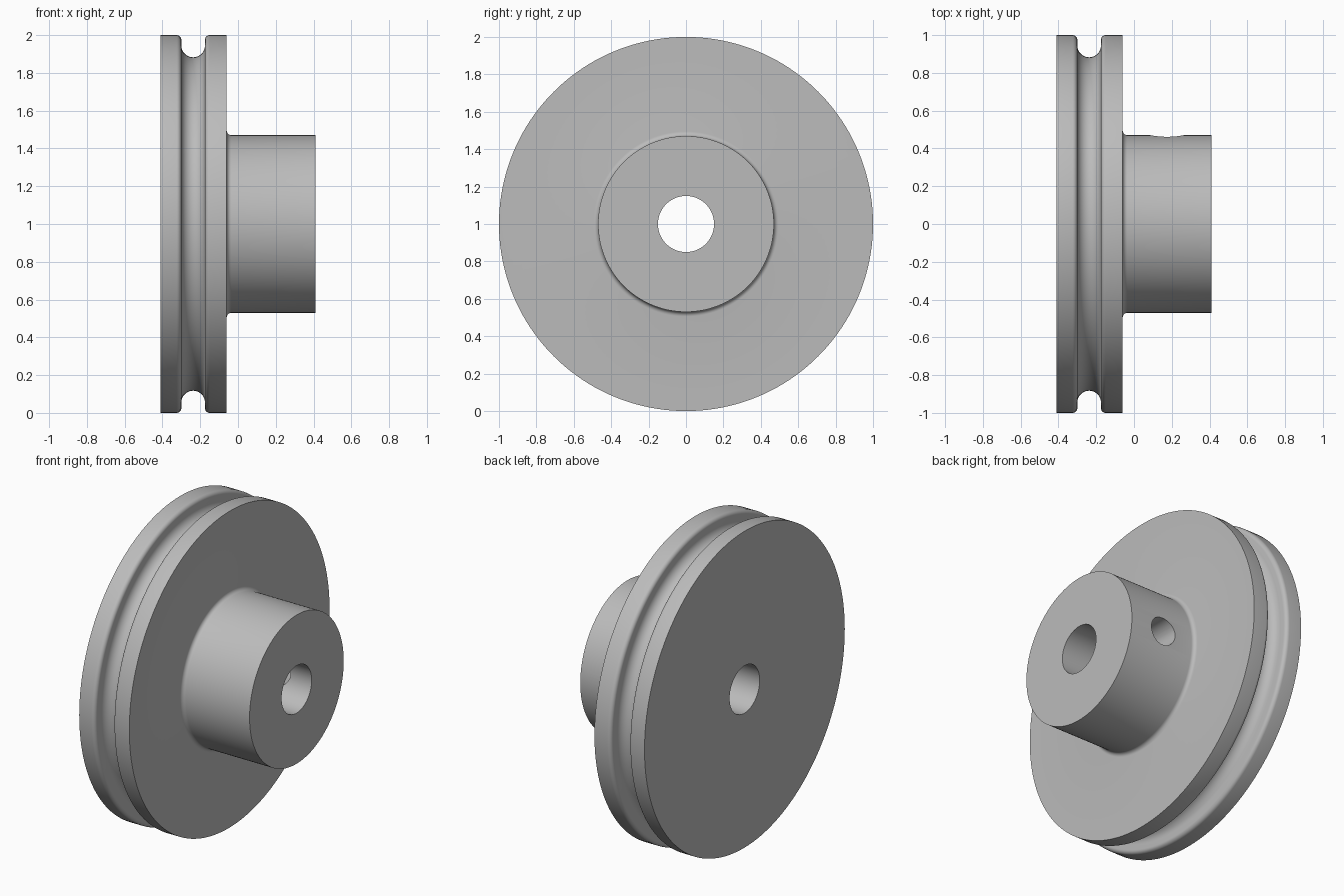
import bpy, bmesh, math
from mathutils import Matrix, Vector

cube = bpy.data.objects.get("Cube")
if cube:
    bpy.data.objects.remove(cube)

SEGMENTS = 160
DISC_R, HUB_R, BORE_R = 1.0, 0.47, 0.15
LEFT, DISC_FACE, RIGHT = -0.41, -0.06, 0.41
GROOVE_X, GROOVE_R, GROOVE_CENTRE = -0.2375, 0.0625, 0.945
LIP, FILLET = 0.025, 0.025
SCREW_X, SCREW_R = 0.175, 0.088


def arc(cx, cr, radius, start, end, steps):
    """Points (x, radius) along an arc, angles in degrees."""
    angles = [math.radians(start + (end - start) * i / steps) for i in range(steps + 1)]
    return [(cx + radius * math.cos(a), cr + radius * math.sin(a)) for a in angles]


def link(name, bm):
    mesh = bpy.data.meshes.new(name)
    bm.to_mesh(mesh)
    bm.free()
    obj = bpy.data.objects.new(name, mesh)
    bpy.context.collection.objects.link(obj)
    return obj


# Plain metal colour
metal = bpy.data.materials.new("light grey metal")
metal.use_nodes = True
grey = (0.5, 0.5, 0.5, 1)
metal.diffuse_color = grey
metal.node_tree.nodes["Principled BSDF"].inputs["Base Color"].default_value = grey

# Half section: bore, rim, round-bottomed groove with rounded lips, hub fillet
lip_r = DISC_R - LIP
profile = [(LEFT, BORE_R), (LEFT, DISC_R)]
profile += arc(GROOVE_X - GROOVE_R - LIP, lip_r, LIP, 90, 0, 6)
profile += arc(GROOVE_X, GROOVE_CENTRE, GROOVE_R, 180, 360, 18)
profile += arc(GROOVE_X + GROOVE_R + LIP, lip_r, LIP, 180, 90, 6)
profile += [(DISC_FACE, DISC_R)]
profile += arc(DISC_FACE + FILLET, HUB_R + FILLET, FILLET, 180, 270, 6)
profile += [(RIGHT, HUB_R), (RIGHT, BORE_R)]

# Turn the section about the x axis
bm = bmesh.new()
verts = [bm.verts.new((x, 0, 1 + r)) for x, r in profile]
edges = [bm.edges.new((a, b)) for a, b in zip(verts, verts[1:] + verts[:1])]
bmesh.ops.spin(bm, geom=verts + edges, cent=(0, 0, 1), axis=(1, 0, 0),
               angle=math.tau, steps=SEGMENTS, use_merge=True)
bmesh.ops.remove_doubles(bm, verts=bm.verts, dist=1e-5)
bmesh.ops.recalc_face_normals(bm, faces=bm.faces)
pulley = link("grooved_pulley", bm)
pulley.data.materials.append(metal)

# Set-screw hole through the back of the hub into the bore
bm = bmesh.new()
place = Matrix.Translation(Vector((SCREW_X, 0.35, 1))) @ Matrix.Rotation(math.pi / 2, 4, "X")
bmesh.ops.create_cone(bm, cap_ends=True, segments=48, radius1=SCREW_R,
                      radius2=SCREW_R, depth=0.6, matrix=place)
cutter = link("set_screw_cutter", bm)
cutter.data.materials.append(metal)

cut = pulley.modifiers.new("set screw hole", "BOOLEAN")
cut.operation = "DIFFERENCE"
cut.solver = "EXACT"
cut.object = cutter
bpy.ops.object.select_all(action="DESELECT")
pulley.select_set(True)
bpy.context.view_layer.objects.active = pulley
bpy.ops.object.modifier_apply(modifier=cut.name)
bpy.data.objects.remove(cutter)

# Smooth turned surfaces, crisp machined edges
bpy.ops.object.shade_smooth_by_angle(angle=math.radians(30))
